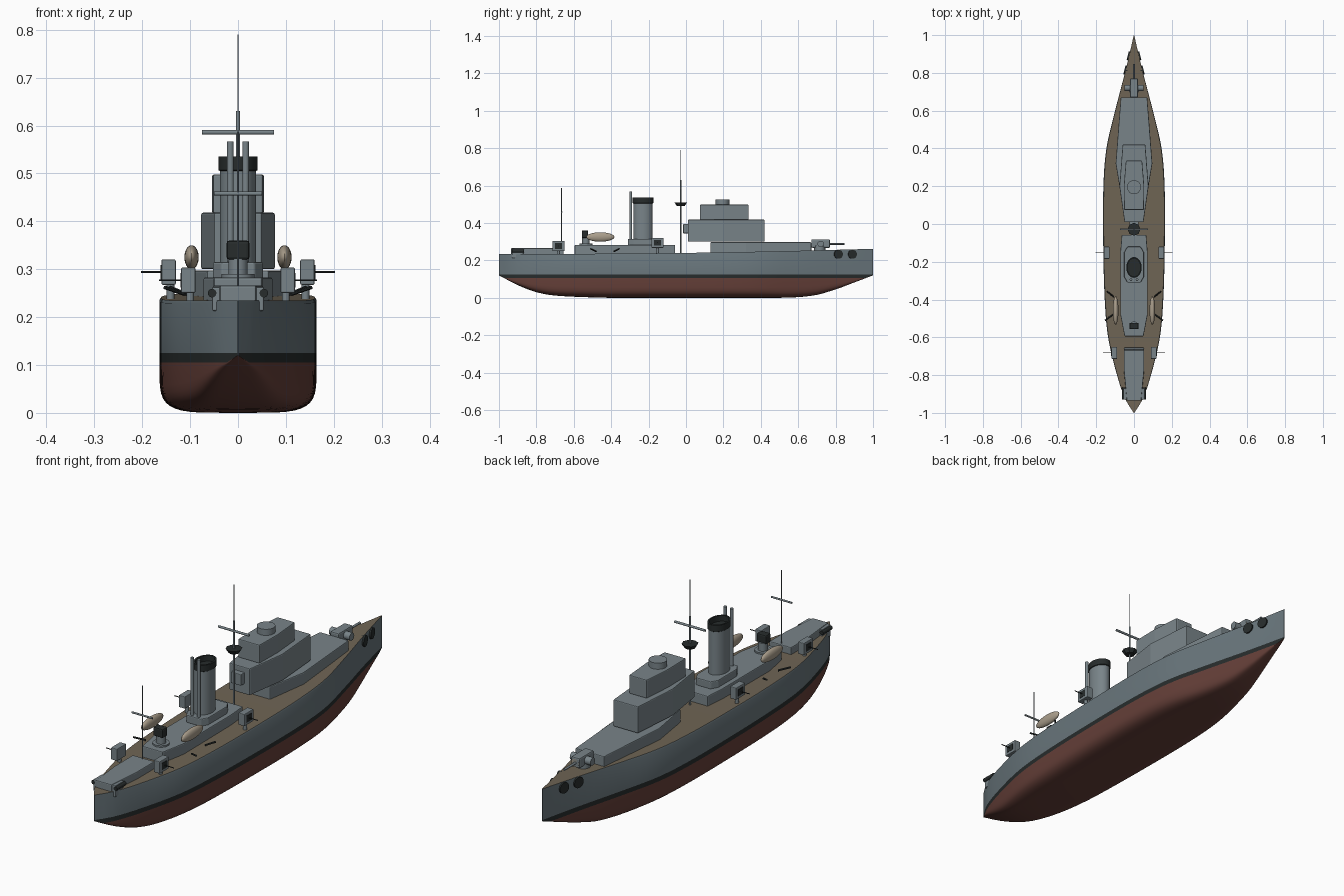
import bpy, bmesh, math
from mathutils import Vector

if "Cube" in bpy.data.objects:
    bpy.data.objects.remove(bpy.data.objects["Cube"])


def mat(name, r, g, b):
    m = bpy.data.materials.new(name)
    m.diffuse_color = (r, g, b, 1)
    m.use_nodes = True
    m.node_tree.nodes["Principled BSDF"].inputs["Base Color"].default_value = m.diffuse_color
    return m


HULL = mat("hull_grey", .14, .18, .20)
GREY = mat("upper_grey", .19, .23, .25)
BLACK = mat("black", .02, .025, .025)
RED = mat("bottom_red", .13, .05, .04)
DECK = mat("deck_brown", .16, .13, .09)
TAN = mat("tan", .40, .34, .26)


def finish(bm, name, m, bevel=0, smooth=False):
    bmesh.ops.recalc_face_normals(bm, faces=bm.faces)
    me = bpy.data.meshes.new(name)
    bm.to_mesh(me)
    bm.free()
    ob = bpy.data.objects.new(name, me)
    bpy.context.collection.objects.link(ob)
    for k in (m if isinstance(m, list) else [m]):
        me.materials.append(k)
    if bevel:
        b = ob.modifiers.new("bevel", 'BEVEL')
        b.width, b.segments = bevel, 2
    if smooth:
        bpy.ops.object.select_all(action='DESELECT')
        ob.select_set(True)
        bpy.context.view_layer.objects.active = ob
        bpy.ops.object.shade_smooth_by_angle(angle=math.radians(35))
    return ob


def prism(name, half, z0, z1, m=GREY, bevel=.004):
    """Symmetric plan outline given as (half width, y), pulled up."""
    bm = bmesh.new()
    plan = half + [(-x, y) for x, y in reversed(half)]
    f = bm.faces.new([bm.verts.new((x, y, z0)) for x, y in plan])
    r = bmesh.ops.extrude_face_region(bm, geom=[f])
    for v in r["geom"]:
        if isinstance(v, bmesh.types.BMVert):
            v.co.z = z1
    return finish(bm, name, m, bevel)


def box(name, c, s, m=GREY, bevel=.003):
    bm = bmesh.new()
    bmesh.ops.create_cube(bm, size=1)
    for v in bm.verts:
        v.co = Vector([v.co[i] * s[i] + c[i] for i in range(3)])
    return finish(bm, name, m, bevel)


def rod(name, a, b, r, m=GREY, r2=None, n=16):
    a, b = Vector(a), Vector(b)
    bm = bmesh.new()
    bmesh.ops.create_cone(bm, cap_ends=True, segments=n, radius1=r,
                          radius2=r if r2 is None else r2, depth=(b - a).length)
    q = Vector((0, 0, 1)).rotation_difference(b - a)
    for v in bm.verts:
        v.co = q @ v.co + (a + b) / 2
    return finish(bm, name, m, 0, True)


def curve(pts, y):
    """Smooth interpolation through (y, value) points."""
    n = len(pts)
    slope = [(pts[min(i + 1, n - 1)][1] - pts[max(i - 1, 0)][1]) /
             (pts[min(i + 1, n - 1)][0] - pts[max(i - 1, 0)][0]) for i in range(n)]
    i = max(k for k in range(n - 1) if pts[k][0] <= y + 1e-9)
    (y0, a), (y1, b) = pts[i], pts[i + 1]
    h = y1 - y0
    t = (y - y0) / h
    return ((2*t**3 - 3*t**2 + 1) * a + (t**3 - 2*t**2 + t) * h * slope[i]
            + (3*t**2 - 2*t**3) * b + (t**3 - t**2) * h * slope[i + 1])


WIDTH = [(-1, .001), (-.93, .045), (-.8, .09), (-.6, .137), (-.4, .155), (-.1, .163),
         (.2, .162), (.4, .146), (.6, .1), (.8, .048), (.9, .024), (1, .001)]
KEEL = [(-1, .12), (-.9, .068), (-.8, .03), (-.7, .012), (-.5, .002), (-.4, 0), (.5, 0),
        (.68, .012), (.8, .045), (.9, .082), (1, .12)]


def deck_z(y):
    return .24 + .0135 * y + .0085 * y * y


# Hull lofted from cross-sections: grey side, black waterline, red bottom, brown deck
bm = bmesh.new()
rings = []
for i in range(61):
    y = -1 + i / 30
    w, k = max(curve(WIDTH, y), .001), max(curve(KEEL, y), 0)
    zt = max(.105, k)
    half = [(w * .98, deck_z(y)), (w, deck_z(y) - .006), (w, .125), (w, zt)]
    for j in range(1, 11):
        a = j * math.pi / 20
        half.append((w * max(math.cos(a), 0) ** .42 if j < 10 else 0,
                     zt - (zt - k) * math.sin(a) ** .42))
    sec = half + [(-x, z) for x, z in reversed(half[:-1])]
    rings.append([bm.verts.new((x, y, z)) for x, z in sec])
N = len(rings[0])
for r, s in zip(rings, rings[1:]):
    for j in range(N):
        f = bm.faces.new((r[j], r[(j + 1) % N], s[(j + 1) % N], s[j]))
        e = min(j, N - 2 - j)
        f.material_index = 3 if j == N - 1 else 0 if e < 2 else 1 if e == 2 else 2
for r in (rings[0], rings[-1]):
    bm.faces.new(r)
finish(bm, "hull", [HULL, BLACK, RED, DECK], 0, True)

# Deckhouses and bridge tiers
prism("forward_deckhouse", [(.07, .67), (.097, .32), (.065, .13)], .235, .297)
prism("bridge_lower", [(.06, .42), (.077, .2), (.05, .01)], .3, .418)
prism("bridge_upper", [(.043, .335), (.054, .2), (.052, .075)], .416, .498)
rod("bridge_director", (0, .195, .495), (0, .195, .525), .037, n=32)
box("bridge_locker", (0, 0, .37), (.05, .03, .05))
prism("middle_deckhouse", [(.065, -.058), (.072, -.15), (.072, -.48), (.05, -.595)], .23, .283)
prism("aft_deckhouse", [(.053, -.655), (.053, -.78), (.038, -.935)], .222, .266)

# Funnel with open dark cap and steam pipes
prism("funnel_base", [(.035, -.12), (.052, -.15), (.052, -.28), (.035, -.31)], .28, .315)


def funnel(name, prof, m):
    bm = bmesh.new()
    rs = [[bm.verts.new((rx * math.cos(t * math.pi / 16),
                         -.23 + (rx + .014) * math.sin(t * math.pi / 16), z))
           for t in range(32)] for rx, z in prof]
    for a, b in zip(rs, rs[1:]):
        for t in range(32):
            bm.faces.new((a[t], a[(t + 1) % 32], b[(t + 1) % 32], b[t]))
    bm.faces.new(rs[-1])
    finish(bm, name, m, 0, True)


funnel("funnel", [(.038, .31), (.038, .508), (.03, .508)], GREY)
funnel("funnel_cap", [(.038, .505), (.041, .507), (.041, .535), (.034, .535), (.034, .51)], BLACK)
for x in (-.016, .016):
    rod("steam_pipe", (x, -.295, .3), (x, -.295, .567), .007)

# Main mast and aft pole
rod("main_mast", (0, -.028, .235), (0, -.028, .63), .004)
rod("mast_top", (0, -.028, .62), (0, -.028, .79), .0015, n=8)
rod("main_yard", (-.075, -.028, .586), (.075, -.028, .586), .005)
rod("lookout_platform", (0, -.028, .492), (0, -.028, .51), .022, BLACK, .034, n=8)
rod("aft_pole", (0, -.665, .25), (0, -.665, .588), .002, n=8)
rod("aft_yard", (-.05, -.665, .458), (.05, -.665, .458), .004)

# Searchlight
rod("searchlight_stand", (0, -.535, .28), (0, -.535, .325), .02)
rod("searchlight_collar", (0, -.535, .28), (0, -.535, .29), .034, n=24)
box("searchlight", (0, -.54, .34), (.048, .034, .04), BLACK, .006)

# Forward gun
rod("gun_pedestal", (0, .715, .245), (0, .715, .28), .03)
box("gun_body", (0, .72, .29), (.042, .1, .045), GREY, .006)
rod("gun_trunnion", (-.05, .72, .288), (.05, .72, .288), .017)
rod("gun_sleeve", (0, .735, .288), (0, .77, .288), .018, TAN)
rod("gun_barrel", (0, .76, .288), (0, .847, .288), .005)

for s in (-1, 1):
    # Side gun tubs with dark recessed faces and barrels
    for x, w, y, z, tip in ((.145, .03, -.152, .294, .203), (.104, .03, -.682, .277, .165)):
        box("gun_tub", (s * x, y, z), (w, .064, .053))
        box("gun_tub_face", (s * (x + w / 2), y, z), (.003, .036, .03), BLACK, 0)
        rod("side_barrel", (s * x, y, z), (s * tip, y, z), .002, BLACK, n=8)
        rod("gun_tub_stand", (s * (x - .004), y, .23), (s * (x - .004), y, z), .008)
    # Boats with davits
    bm = bmesh.new()
    bmesh.ops.create_uvsphere(bm, u_segments=24, v_segments=14, radius=1)
    for v in bm.verts:
        v.co = Vector((s * .097 + v.co.x * .015, -.458 + v.co.y * .075, .325 + v.co.z * .025))
    finish(bm, "boat", TAN, 0, True)
    rod("davit_aft", (s * .112, -.48, .248), (s * .153, -.51, .262), .004, BLACK, n=8)
    rod("davit_fore", (s * .108, -.385, .248), (s * .142, -.357, .262), .004, BLACK, n=8)
    # Bow anchors lying on the hull side
    for y in (.812, .887):
        w = curve(WIDTH, y)
        rod("anchor_disc", (s * (w - .01), y, .233), (s * (w + .006), y + .004, .233), .024, BLACK, n=20)
    # Stern racks
    box("stern_rack", (s * .044, -.9, .238), (.02, .06, .05))
    rod("stern_charge", (s * .054, -.93, .25), (s * .054, -.865, .25), .009, BLACK)
